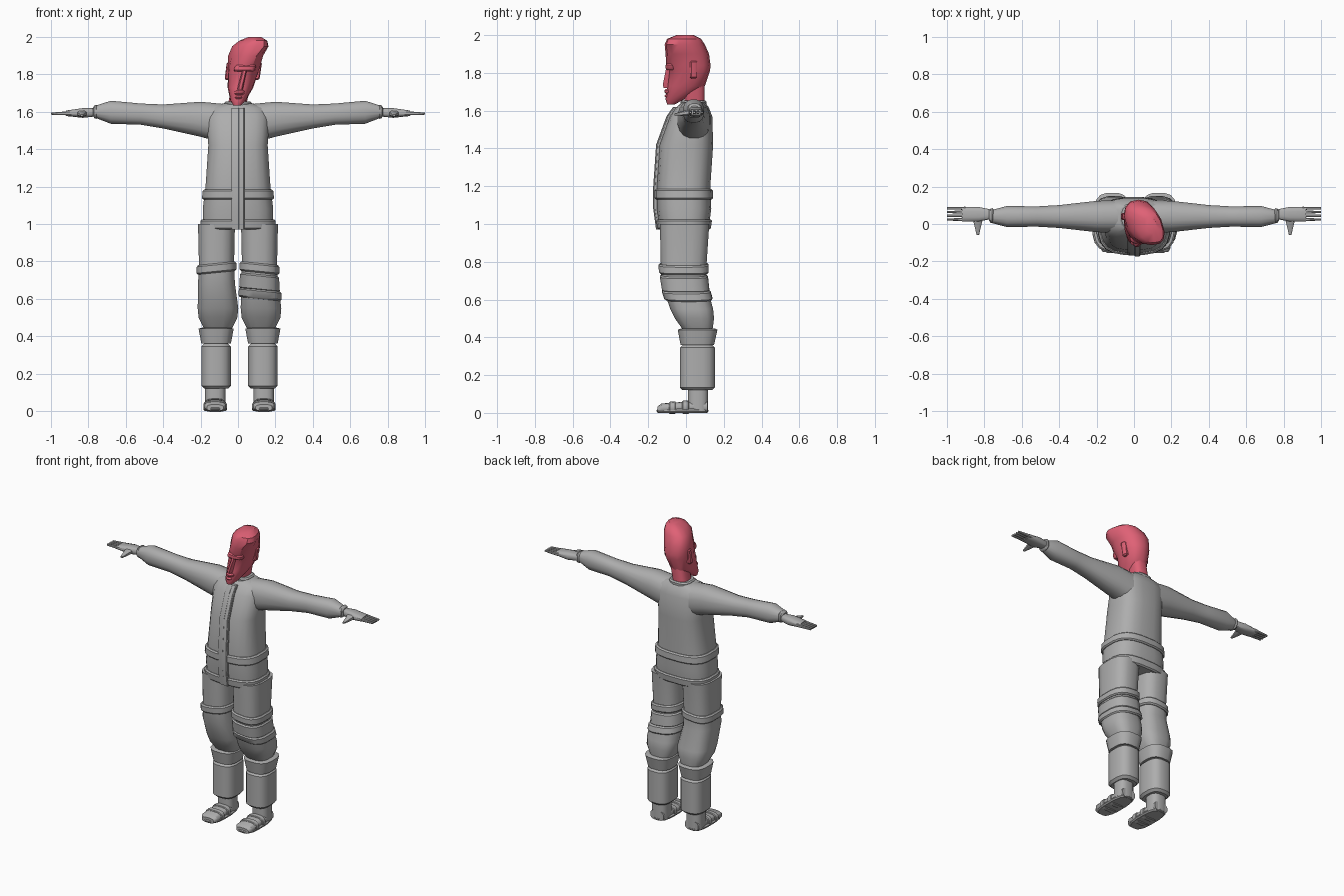
import bpy, bmesh, math
from mathutils import Vector

if "Cube" in bpy.data.objects:
    bpy.data.objects.remove(bpy.data.objects["Cube"], do_unlink=True)


def make_material(name, colour):
    material = bpy.data.materials.new(name)
    material.use_nodes = True
    material.diffuse_color = colour
    material.node_tree.nodes["Principled BSDF"].inputs["Base Color"].default_value = colour
    return material


GREY = make_material("cloth grey", (.42, .42, .42, 1))
PINK = make_material("head pink", (.74, .12, .18, 1))


def finish(name, bm, material):
    """Turn a bmesh into a smooth object with sharp edges kept."""
    bmesh.ops.recalc_face_normals(bm, faces=bm.faces)
    mesh = bpy.data.meshes.new(name)
    bm.to_mesh(mesh)
    bm.free()
    mesh.materials.append(material)
    part = bpy.data.objects.new(name, mesh)
    bpy.context.collection.objects.link(part)
    bpy.ops.object.select_all(action="DESELECT")
    part.select_set(True)
    bpy.context.view_layer.objects.active = part
    bpy.ops.object.shade_smooth_by_angle(angle=math.radians(35))


def rounded(value, square):
    return math.copysign(abs(value) ** square, value)


def loft(name, profile, axis="z", centre=0, material=GREY, sides=16, square=.7, warp=None):
    """Skin a profile of (position along axis, half width, low, high) sections."""
    bm = bmesh.new()
    rings = []
    for position, half, low, high in profile:
        ring = []
        for i in range(sides):
            angle = math.tau * (i + .5) / sides
            across = centre + half * rounded(math.cos(angle), square)
            depth = (low + high) / 2 + (high - low) / 2 * rounded(math.sin(angle), square)
            if axis == "x":
                point = Vector((position, across, depth))
            elif axis == "y":
                point = Vector((across, position, depth))
            else:
                point = Vector((across, depth, position))
            ring.append(bm.verts.new(warp(point) if warp else point))
        rings.append(ring)
    for lower, upper in zip(rings, rings[1:]):
        for i in range(sides):
            j = (i + 1) % sides
            bm.faces.new((lower[i], lower[j], upper[j], upper[i]))
    bm.faces.new(rings[0])
    bm.faces.new(rings[-1])
    finish(name, bm, material)


def fit(profile, position, grow=0):
    """Section of a profile at any position, enlarged all round by grow."""
    for before, after in zip(profile, profile[1:]):
        if position <= after[0]:
            break
    mix = (position - before[0]) / (after[0] - before[0])
    half, low, high = (a + (b - a) * mix for a, b in zip(before[1:], after[1:]))
    return position, half + grow, low - grow, high + grow


def wrap(name, profile, start, end, grow=.012, lip=.008, **options):
    """Band with softened edges that follows a profile."""
    stops = ((start, grow - lip), (start + lip, grow), (end - lip, grow), (end, grow - lip))
    loft(name, [fit(profile, position, size) for position, size in stops], **options)


def barrel(name, start, end, half, low, high, **options):
    """Straight rounded block with softened ends."""
    wrap(name, [(start, half, low, high), (end, half, low, high)], start, end, grow=0, **options)


# Jacket: body, belt, hem, collar and front placket
JACKET = [
    (.97, .19, -.14, .12), (1.08, .19, -.155, .135), (1.2, .175, -.155, .13),
    (1.42, .16, -.14, .145), (1.57, .17, -.085, .14), (1.62, .15, -.05, .12),
    (1.645, .08, -.02, .1)]
loft("jacket_body", JACKET, sides=20)
wrap("belt", JACKET, 1.13, 1.185, sides=20)
wrap("jacket_hem", JACKET, .97, 1.025, sides=20)
barrel("collar", 1.6, 1.655, .075, -.03, .11)


def placket(name, half, centre, proud):
    """Strip down the jacket front, following its curve."""
    strip = []
    for position in [row[0] for row in JACKET[:-1]]:
        front = fit(JACKET, position)[2] - proud
        strip.append((position, half, front, front + .04))
    loft(name, strip, centre=centre, sides=8, square=.35)


placket("front_placket", .036, 0, .014)
placket("placket_flap", .016, .018, .019)


# Arms and hands
ARM = [
    (.04, .09, 1.42, 1.64), (.2, .085, 1.465, 1.655), (.4, .062, 1.51, 1.64),
    (.52, .055, 1.53, 1.645), (.68, .057, 1.535, 1.66), (.77, .033, 1.57, 1.63)]
PALM = [(.76, .025, 1.575, 1.62), (.83, .04, 1.567, 1.62), (.92, .04, 1.577, 1.607)]
FINGER = [(.9, .009, 1.58, 1.604), (1, .006, 1.584, 1.596)]
THUMB = [(-.06, .007, 1.574, 1.586), (-.02, .016, 1.572, 1.598), (.03, .03, 1.575, 1.61)]


def arm(label, side):
    def flip(point):
        return Vector((point.x * side, point.y, point.z))

    loft(label + "_sleeve", ARM, axis="x", centre=.04, square=.85, warp=flip)
    wrap(label + "_cuff", ARM, .75, .775, grow=.004, axis="x", centre=.045, warp=flip)
    loft(label + "_palm", PALM, axis="x", centre=.052, sides=12, warp=flip)
    for i in range(4):
        loft(label + "_finger", FINGER, axis="x", centre=.024 + i * .02, sides=8, warp=flip)
    loft(label + "_thumb", THUMB, axis="y", centre=.835, sides=8, warp=flip)


# Legs, boots and shoes
LEG = [
    (.43, .07, -.01, .14), (.5, .105, -.06, .15), (.55, .11, -.085, .145),
    (.68, .1, -.13, .11), (.78, .095, -.135, .11), (1, .1, -.14, .125)]
BOOT_CUFF = [(.36, .08, -.03, .15), (.44, .095, -.045, .168), (.446, .075, -.03, .155)]
SHOE = [(-.15, .045, 0, .035), (-.13, .058, 0, .05), (0, .055, 0, .06), (.115, .05, 0, .065)]


def leg(label, side):
    def place(point):
        drift = .008 if point.z < .6 else 0
        return Vector((point.x * side + drift, point.y, point.z))

    def tilt(point):
        return place(point) - Vector((0, 0, .1 * (point.x - .11)))

    loft(label + "_trouser", LEG, centre=.115, warp=place)
    wrap(label + "_thigh_strap", LEG, .74, .79, centre=.115, warp=tilt)
    if side > 0:
        wrap("knee_pad", LEG, .645, .73, grow=.008, centre=.115, warp=tilt)
        wrap("knee_strap", LEG, .6, .65, centre=.118, warp=tilt)
    loft(label + "_boot_cuff", BOOT_CUFF, centre=.125, warp=place)
    barrel(label + "_gaiter", .12, .36, .08, -.034, .155, lip=.015, centre=.125, warp=place)
    barrel(label + "_ankle", 0, .14, .055, .01, .118, centre=.13, warp=place)
    barrel(label + "_shoe_sole", 0, .022, .064, -.157, .12, centre=.13, warp=place)
    loft(label + "_shoe_upper", SHOE, axis="y", centre=.13, warp=place)
    for start in (-.09, -.02):
        wrap(label + "_shoe_strap", SHOE, start, start + .035, grow=.006, lip=.004,
             axis="y", centre=.13, warp=place)


for label, side in (("left", 1), ("right", -1)):
    arm(label, side)
    leg(label, side)


# Head: leaning to its left, narrow in the face, with the crown turned
def lean(point):
    shift = .19 * (point.z - 1.66) + .3 * max(0, point.z - 1.92)
    turn = .28 * min(1, max(0, (point.z - 1.8) / .15))
    narrow = 1 + 2.5 * max(-.1, min(0, point.y)) if point.z < 1.9 else 1
    return Vector((point.x * narrow + shift - turn * point.y, point.y, point.z))


HEAD = [
    (1.633, .024, -.1, -.06), (1.66, .048, -.108, -.01), (1.73, .07, -.1, .1),
    (1.81, .083, -.09, .127), (1.84, .088, -.105, .13), (1.9, .092, -.108, .122),
    (1.95, .09, -.113, .1), (1.98, .068, -.1, .08), (2, .03, -.05, .04)]
NOSE = [(1.72, .02, -.12, -.07), (1.74, .02, -.124, -.07), (1.83, .016, -.105, -.07)]
skin = {"material": PINK, "warp": lean}
loft("head", HEAD, sides=14, square=.8, **skin)
loft("nose", NOSE, sides=8, **skin)
barrel("neck", 1.58, 1.76, .05, -.01, .1, **skin)
barrel("brow", 1.815, 1.85, .07, -.108, -.05, **skin)
barrel("moustache", 1.69, 1.714, .036, -.115, -.06, **skin)
barrel("lower_lip", 1.668, 1.685, .026, -.115, -.07, **skin)
for label, side in (("left_ear", 1), ("right_ear", -1)):
    barrel(label, 1.77, 1.865, .014, .02, .06, centre=side * .08, sides=8, **skin)
